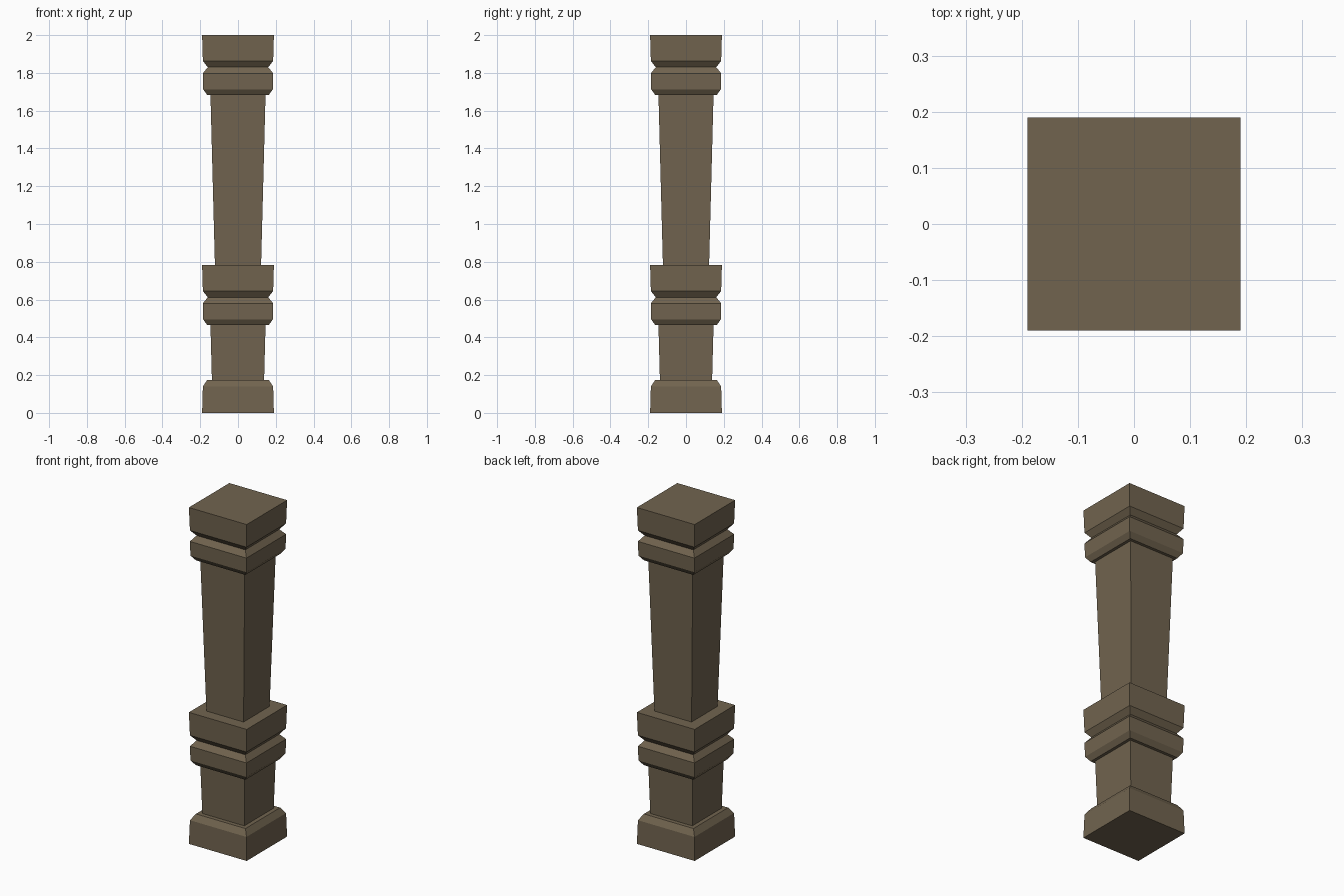
import bpy
import bmesh

cube = bpy.data.objects.get("Cube")
if cube:
    bpy.data.objects.remove(cube, do_unlink=True)

# Weathered brown stone
stone = bpy.data.materials.new("brown_stone")
stone.use_nodes = True
colour = (0.165, 0.127, 0.078, 1)
stone.diffuse_color = colour
bsdf = stone.node_tree.nodes["Principled BSDF"]
bsdf.inputs["Base Color"].default_value = colour
bsdf.inputs["Roughness"].default_value = 0.9


def square_section(name, profile, base=0.0):
    """Stack square rings of (half width, height) into a closed solid."""
    bm = bmesh.new()
    rings = []
    for r, z in profile:
        corners = ((-r, -r), (r, -r), (r, r), (-r, r))
        rings.append([bm.verts.new((x, y, z + base)) for x, y in corners])
    for low, high in zip(rings, rings[1:]):
        for i in range(4):
            j = (i + 1) % 4
            bm.faces.new((low[i], low[j], high[j], high[i]))
    bm.faces.new(rings[0][::-1])
    bm.faces.new(rings[-1])
    mesh = bpy.data.meshes.new(name)
    bm.to_mesh(mesh)
    bm.free()
    mesh.materials.append(stone)
    obj = bpy.data.objects.new(name, mesh)
    bpy.context.collection.objects.link(obj)
    return obj


# Bevelled foot block
square_section("plinth", [(0.19, 0), (0.186, 0.14), (0.163, 0.175)])

# Tapering shafts, wider at the top
square_section("lower_shaft", [(0.138, 0.17), (0.146, 0.47)])
square_section("upper_shaft", [(0.122, 0.775), (0.146, 1.69)])

# Grooved collar, repeated as the capital
collar = [(0.163, 0), (0.184, 0.03), (0.186, 0.115), (0.16, 0.147),
          (0.186, 0.18), (0.19, 0.317)]
for name, base in (("middle_collar", 0.465), ("capital", 1.683)):
    square_section(name, collar, base)
